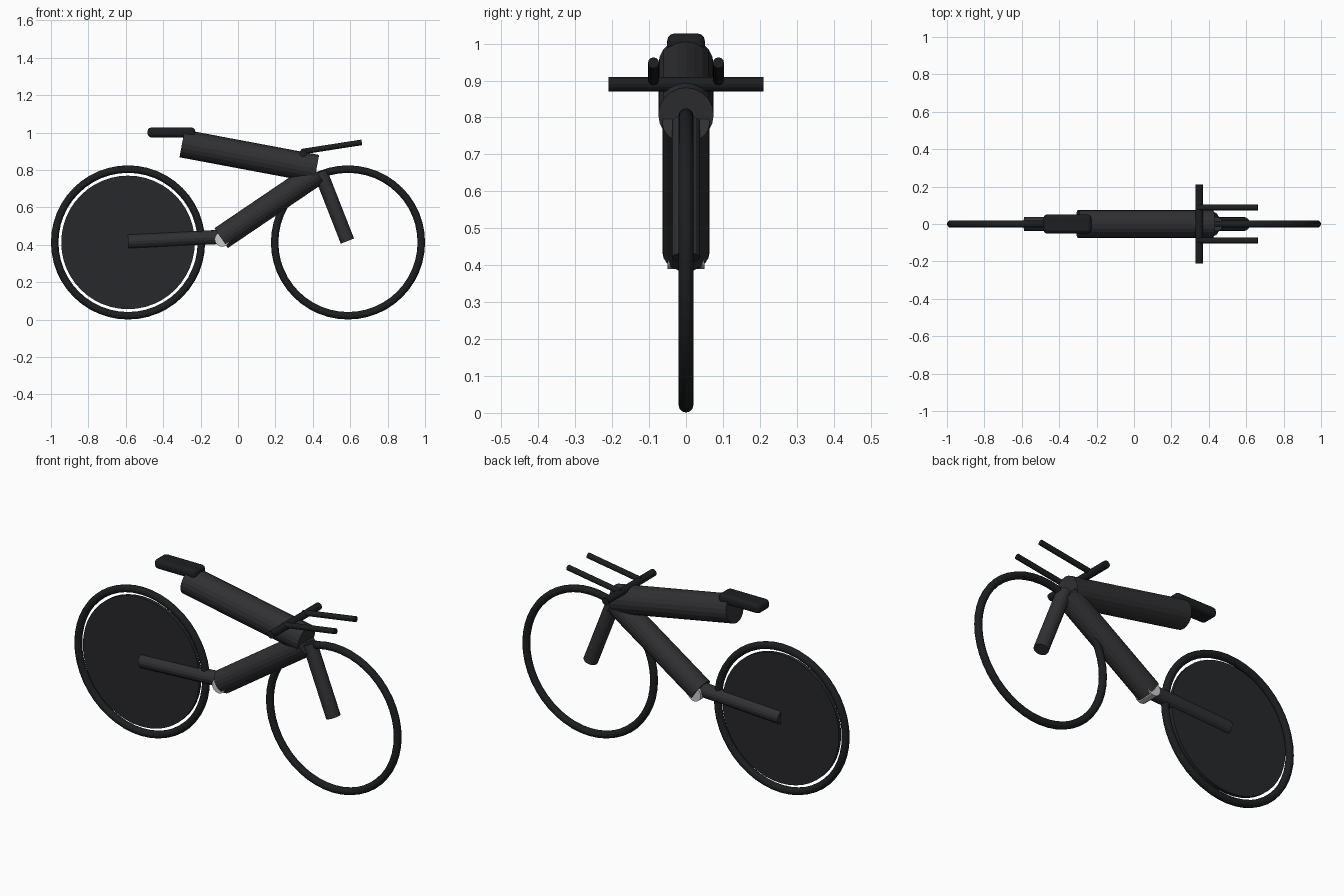
import bpy
from mathutils import Vector

if "Cube" in bpy.data.objects:
    bpy.data.objects.remove(bpy.data.objects["Cube"])


def material(name, r, g, b):
    m = bpy.data.materials.new(name)
    m.diffuse_color = (r, g, b, 1)
    m.use_nodes = True
    m.node_tree.nodes["Principled BSDF"].inputs["Base Color"].default_value = m.diffuse_color
    return m


FRAME = material("dark_frame", 0.03, 0.03, 0.033)
RUBBER = material("rubber", 0.012, 0.013, 0.014)
DISC = material("disc", 0.02, 0.021, 0.024)
METAL = material("metal", 0.7, 0.7, 0.72)


def finish(name, mat):
    o = bpy.context.object
    o.name = name
    o.data.materials.append(mat)
    return o


def tube(name, a, b, radius, mat, sides=16):
    """Capped cylinder between two points."""
    a, b = Vector(a), Vector(b)
    bpy.ops.mesh.primitive_cylinder_add(
        vertices=sides, radius=radius, depth=(b - a).length, location=(a + b) / 2,
        rotation=(b - a).to_track_quat('Z', 'Y').to_euler())
    return finish(name, mat)


# Wheels
WHEEL_X, WHEEL_Z = 0.588, 0.413
for name, x in (("rear_tyre", -WHEEL_X), ("front_tyre", WHEEL_X)):
    bpy.ops.mesh.primitive_torus_add(
        major_radius=0.392, minor_radius=0.02, major_segments=48, minor_segments=12,
        location=(x, 0, WHEEL_Z), rotation=(1.5707963, 0, 0))
    finish(name, RUBBER)

# Solid rear disc
tube("rear_disc", (-WHEEL_X, -0.01, WHEEL_Z), (-WHEEL_X, 0.01, WHEEL_Z), 0.357, DISC, 48)

# Frame tubes
tube("top_tube", (-0.299, 0, 0.942), (0.42, 0, 0.807), 0.075, FRAME, 20)
tube("down_tube", (-0.09, 0, 0.436), (0.425, 0, 0.785), 0.064, FRAME, 20)
tube("rear_stay", (-0.588, 0, 0.418), (-0.085, 0, 0.443), 0.038, FRAME)
tube("fork", (0.44, 0, 0.79), (0.585, 0, 0.42), 0.038, FRAME)
tube("crank_shell", (-0.085, -0.05, 0.43), (-0.085, 0.05, 0.43), 0.04, METAL)

# Handlebar and forward extensions
tube("handlebar", (0.348, -0.21, 0.89), (0.348, 0.21, 0.89), 0.02, RUBBER)
for side, y in (("right", -0.088), ("left", 0.088)):
    tube(f"{side}_bar_extension", (0.34, y, 0.898), (0.662, y, 0.948), 0.015, RUBBER, 12)

# Saddle: rounded block
bpy.ops.mesh.primitive_cube_add(size=1, location=(-0.356, 0, 1.001))
seat = finish("seat", RUBBER)
seat.scale = (0.255, 0.102, 0.053)
bpy.ops.object.transform_apply(location=False, rotation=False, scale=True)
bevel = seat.modifiers.new("rounding", 'BEVEL')
bevel.width = 0.02
bevel.segments = 3
